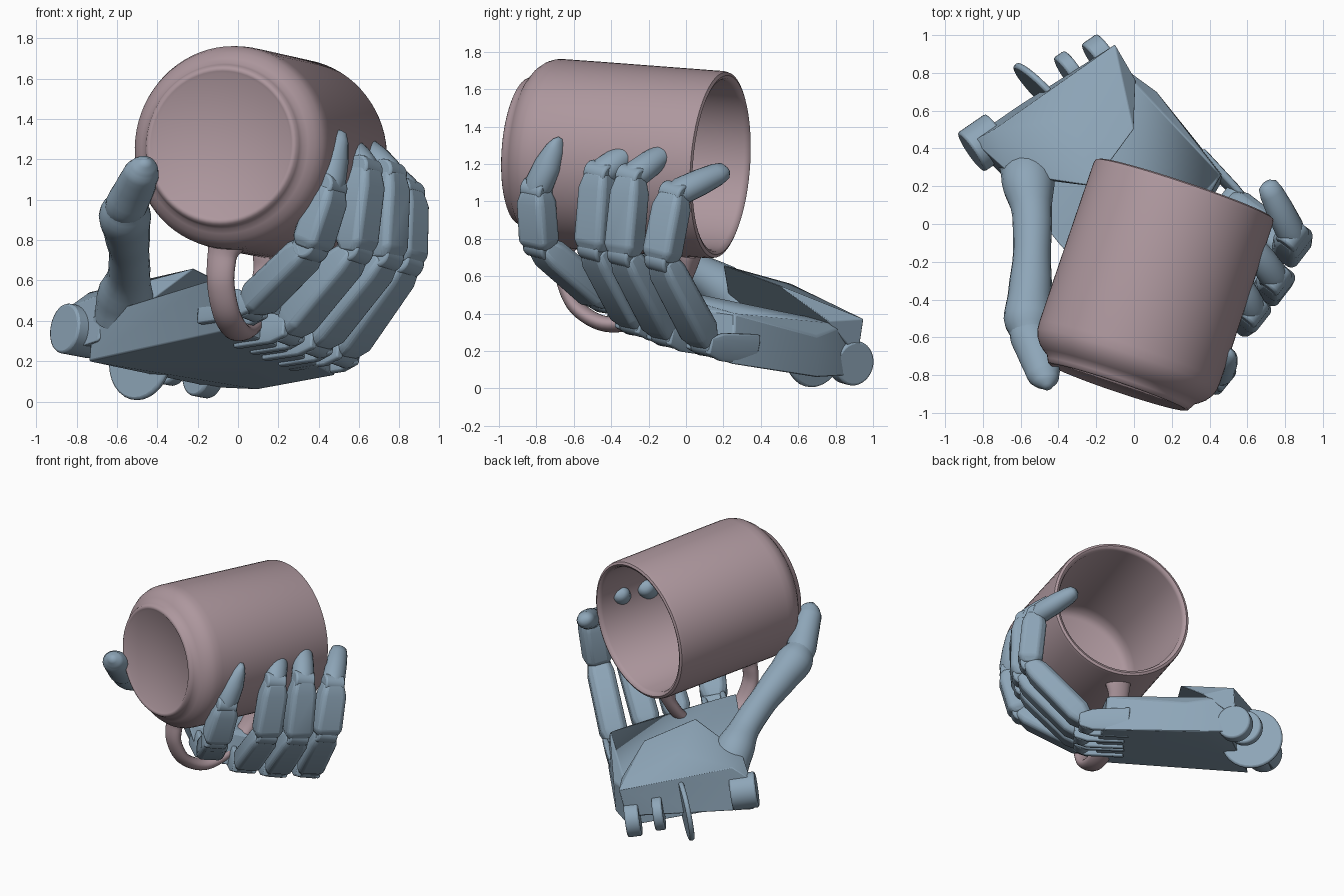
import bpy, bmesh
from math import pi, cos, sin
from mathutils import Vector as V

if "Cube" in bpy.data.objects:
    bpy.data.objects.remove(bpy.data.objects["Cube"])


def material(name, rgb):
    m = bpy.data.materials.new(name)
    m.diffuse_color = (*rgb, 1)
    m.use_nodes = True
    m.node_tree.nodes["Principled BSDF"].inputs["Base Color"].default_value = m.diffuse_color
    return m


BLUE = material("hand_blue", (0.27, 0.38, 0.48))
PINK = material("mug_pink", (0.42, 0.31, 0.34))


def finish(name, bm, mat, angle=35, bevel=0):
    bmesh.ops.recalc_face_normals(bm, faces=bm.faces)
    me = bpy.data.meshes.new(name)
    bm.to_mesh(me)
    bm.free()
    me.materials.append(mat)
    ob = bpy.data.objects.new(name, me)
    bpy.context.collection.objects.link(ob)
    if bevel:
        b = ob.modifiers.new("bevel", 'BEVEL')
        b.width, b.segments, b.angle_limit = bevel, 2, 0.4
    bpy.ops.object.select_all(action='DESELECT')
    ob.select_set(True)
    bpy.context.view_layer.objects.active = ob
    bpy.ops.object.shade_smooth_by_angle(angle=angle * pi / 180)
    return ob


def skin(bm, rings, caps=True):
    n = len(rings[0])
    for a, b in zip(rings, rings[1:]):
        for i in range(n):
            bm.faces.new((a[i], a[(i + 1) % n], b[(i + 1) % n], b[i]))
    if caps:
        bm.faces.new(rings[0])
        bm.faces.new(rings[-1])


OVAL = [(cos(2 * pi * i / 20), sin(2 * pi * i / 20)) for i in range(20)]
BOXY = [(1, .55), (.6, 1), (-.6, 1), (-1, .55), (-1, -.7), (-.75, -1), (.75, -1), (1, -.7)]


def loft(name, pts, sizes, side, section, mat, smooth=1, angle=35, bevel=0):
    """Sweep a section along points; sizes are half (width, depth)."""
    pts = [V(p) for p in pts]
    if smooth > 1:
        path, size, last = [], [], len(pts) - 1
        for i in range(last):
            a, b, c, d = (pts[max(0, min(last, j))] for j in range(i - 1, i + 3))
            for k in range(smooth + (i == last - 1)):
                t = k / smooth
                path.append(0.5 * (2 * b + (c - a) * t + (2 * a - 5 * b + 4 * c - d) * t * t
                                   + (3 * b - a - 3 * c + d) * t ** 3))
                s = t * t * (3 - 2 * t)
                size.append(V(sizes[i]).lerp(V(sizes[i + 1]), s))
        pts, sizes = path, size
    bm = bmesh.new()
    rings = []
    for i, p in enumerate(pts):
        t = (pts[min(i + 1, len(pts) - 1)] - pts[max(i - 1, 0)]).normalized()
        s = (V(side) - t * t.dot(V(side))).normalized()
        n = t.cross(s)
        w, d = sizes[i]
        rings.append([bm.verts.new(p + s * w * a + n * d * b) for a, b in section])
    skin(bm, rings)
    return finish(name, bm, mat, angle, bevel)


def hull(name, pts, bevel=0.02):
    bm = bmesh.new()
    for p in pts:
        bm.verts.new(p)
    res = bmesh.ops.convex_hull(bm, input=bm.verts)
    junk = {g for g in res["geom_interior"] + res["geom_unused"] if isinstance(g, bmesh.types.BMVert)}
    bmesh.ops.delete(bm, geom=list(junk), context='VERTS')
    bmesh.ops.dissolve_limit(bm, angle_limit=0.08, verts=bm.verts, edges=bm.edges)
    return finish(name, bm, BLUE, 30, bevel)


def disc(name, centre, axis, radius, width, bevel=0.012):
    a = V(axis).normalized() * width / 2
    c = V(centre)
    side = (1, -1, 0.3)
    return loft(name, [c - a, c + a], [(radius, radius)] * 2, side,
                [(cos(2 * pi * i / 32), sin(2 * pi * i / 32)) for i in range(32)], BLUE, bevel=bevel)


# Mug body, lathed around its tilted axis (base to rim)
base, rim = V((-0.085, -0.865, 1.27)), V((0.27, 0.19, 1.195))
axis = rim - base
L = axis.length
profile = [(0, .012), (.355, .012), (.368, .002), (.38, 0), (.392, .006), (.402, .025), (.412, .045),
           (.435, .06), (.465, .085), (.49, .12), (.502, .155), (.505, .2), (.505, .4), (.502, L - .03),
           (.497, L - .008), (.48, L), (.463, L - .008), (.455, L - .03), (.455, .2), (.44, .13),
           (.40, .1), (0, .095)]
bm = bmesh.new()
vs = [bm.verts.new((r, 0, z)) for r, z in profile]
es = [bm.edges.new(e) for e in zip(vs, vs[1:])]
bmesh.ops.spin(bm, geom=vs + es, cent=(0, 0, 0), axis=(0, 0, 1), angle=2 * pi, steps=72)
bmesh.ops.remove_doubles(bm, verts=bm.verts, dist=1e-4)
mat4 = axis.to_track_quat('Z', 'Y').to_matrix().to_4x4()
mat4.translation = base
bmesh.ops.transform(bm, matrix=mat4, verts=bm.verts)
finish("mug_body", bm, PINK, 50)

# Mug handle
loft("mug_handle",
     [(-.06, -.64, .785), (-.08, -.65, .71), (-.085, -.65, .58), (-.055, -.58, .43), (.0, -.43, .345),
      (.05, -.25, .37), (.1, -.09, .48), (.14, .0, .62), (.16, .02, .715)],
     [(.1, .07), (.075, .045), (.07, .042), (.07, .042), (.07, .042),
      (.07, .042), (.07, .042), (.072, .042), (.09, .06)],
     (.95, -.32, .1), OVAL, PINK, smooth=6, angle=60)

# Palm slab and raised heel
hull("palm", [(-.72, .3, .42), (-.74, .34, .2), (-.1, .86, .34), (-.12, .86, .07),
              (.12, .7, .28), (.1, .7, .06), (.46, .26, .40), (.48, .25, .13),
              (.3, -.02, .44), (.32, -.02, .22), (-.14, -.4, .6), (-.02, -.43, .36), (-.4, -.1, .52)], .025)
hull("palm_heel", [(-.7, .26, .3), (-.88, .44, .24), (-.85, .44, .46), (-.66, .27, .54), (-.74, .5, .54),
                   (-.42, .29, .58), (-.22, .2, .66), (.0, .5, .55), (.01, .76, .36), (-.1, .95, .37),
                   (-.14, .92, .17), (-.33, .56, .56), (-.62, .62, .22)], .02)

# Wrist hinge discs
wrist = (.8, .55, -.15)
for i, (c, r, w) in enumerate([((-.79, .43, .35), .125, .18), ((-.33, .8, .2), .12, .07),
                               ((-.17, .88, .14), .12, .1)]):
    disc(f"wrist_hinge_{i + 1}", c, wrist, r, w)
disc("wrist_disc", (-.48, .69, .22), (.7, .68, -.15), .215, .035)

# Four fingers: knuckle, middle joint, end joint, tip
across = V((.6, .77, -.22)).normalized()
fingers = {
    "index": [(.06, -.43, .47), (.36, -.78, .765), (.455, -.80, 1.06), (.5, -.67, 1.34)],
    "middle": [(.24, -.27, .35), (.58, -.49, .75), (.63, -.46, 1.15), (.55, -.29, 1.27)],
    "ring": [(.38, -.1, .29), (.73, -.33, .72), (.75, -.29, 1.13), (.62, -.1, 1.27)],
    "little": [(.51, .11, .24), (.83, -.13, .69), (.84, -.06, 1.04), (.70, .22, 1.17)],
}
for name, joints in fingers.items():
    a, b, c, d = map(V, joints)

    def seg(part, p, q, stops, section=BOXY, angle=25, bevel=.012):
        loft(f"{name}_{part}", [p.lerp(q, s[0]) for s in stops], [s[1:] for s in stops],
             across, section, BLUE, angle=angle, bevel=bevel)

    seg("lower_bone", a, b, [(.03, .07, .06), (.16, .095, .085), (.85, .092, .08), (1, .075, .055)])
    seg("middle_bone", b, c, [(-.03, .075, .06), (.1, .096, .085), (.8, .092, .085), (1.02, .07, .06)])
    tip = .03 if name == "index" else .06
    seg("fingertip", c, d, [(-.05, .06, .06), (.12, .08, .072), (.5, .074, .07), (.8, (tip + .07) / 2, .06),
                            (.94, tip * .9, .046), (1, tip * .45, .018)], OVAL, 50, 0)
    for part, p, r in (("knuckle", a, .065), ("middle_joint", b, .068), ("end_joint", c, .062)):
        disc(f"{name}_{part}", p, across, r, .14)
    # Short fork of the palm around the knuckle pin
    back = a + V((-.2, .21, -.02))
    for s in (-1, 1):
        off = across * .068 * s
        loft(f"{name}_fork_{'inner' if s < 0 else 'outer'}",
             [back + off, a.lerp(back, .12) + off, a.lerp(back, -.2) + off],
             [(.026, .085), (.024, .075), (.02, .045)], across, BOXY, BLUE, bevel=.008)

# Thumb: long rounded base, then the tip
loft("thumb_base", [(-.56, .3, .42), (-.56, .22, .52), (-.54, .05, .63), (-.54, -.15, .74), (-.55, -.35, .84),
                    (-.56, -.5, .92), (-.55, -.6, .98)],
     [(.15, .13), (.14, .13), (.105, .1), (.1, .1), (.115, .115), (.13, .125), (.09, .09)],
     (1, 0, 0), OVAL, BLUE, smooth=4, angle=50)
loft("thumb_tip", [(-.57, -.53, .93), (-.55, -.6, .98), (-.51, -.7, 1.06), (-.48, -.79, 1.13),
                   (-.465, -.83, 1.165), (-.455, -.87, 1.19)],
     [(.09, .08), (.105, .1), (.1, .09), (.09, .08), (.07, .06), (.02, .02)],
     (1, .2, 0), OVAL, BLUE, smooth=3, angle=60)
